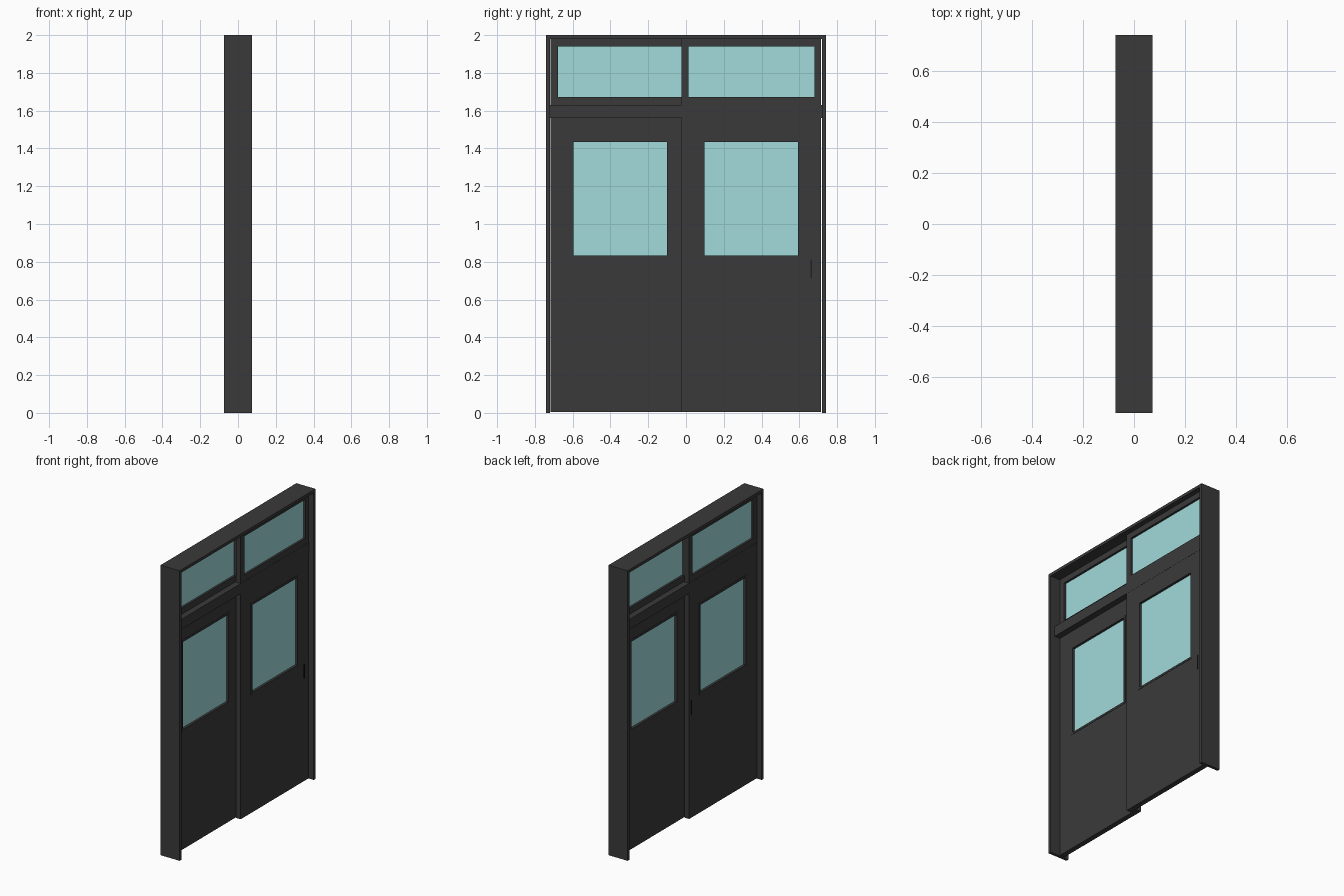
import bpy, bmesh

if "Cube" in bpy.data.objects:
    bpy.data.objects.remove(bpy.data.objects["Cube"])


def material(name, color):
    m = bpy.data.materials.new(name)
    m.diffuse_color = color
    m.use_nodes = True
    m.node_tree.nodes["Principled BSDF"].inputs["Base Color"].default_value = m.diffuse_color
    return m


DARK = material("dark_metal", (0.042, 0.042, 0.042, 1))
BLACK = material("black_pull", (0.015, 0.015, 0.015, 1))
GLASS = material("pale_glass", (0.36, 0.70, 0.70, 0.6))


def finish(name, bm, mat):
    bmesh.ops.recalc_face_normals(bm, faces=bm.faces)
    me = bpy.data.meshes.new(name)
    bm.to_mesh(me)
    bm.free()
    me.materials.append(mat)
    ob = bpy.data.objects.new(name, me)
    bpy.context.collection.objects.link(ob)
    return ob


def extrude(name, profile, x0, x1, mat):
    """Extrude a (y, z) outline along x."""
    bm = bmesh.new()
    a = [bm.verts.new((x0, y, z)) for y, z in profile]
    b = [bm.verts.new((x1, y, z)) for y, z in profile]
    bm.faces.new(a)
    bm.faces.new(b)
    n = len(profile)
    for i in range(n):
        j = (i + 1) % n
        bm.faces.new((a[i], a[j], b[j], b[i]))
    return finish(name, bm, mat)


def corners(r):
    y0, y1, z0, z1 = r
    return [(y0, z0), (y1, z0), (y1, z1), (y0, z1)]


def panel(name, rect, x0, x1, mat):
    return extrude(name, corners(rect), x0, x1, mat)


def ring(name, outer, inner, x0, x1, mat):
    """Rectangular slab with a rectangular opening."""
    bm = bmesh.new()
    loops = [[bm.verts.new((x, y, z)) for y, z in corners(r)]
             for x, r in ((x0, outer), (x1, outer), (x1, inner), (x0, inner))]
    for k in range(4):
        p, q = loops[k], loops[(k + 1) % 4]
        for i in range(4):
            j = (i + 1) % 4
            bm.faces.new((p[i], p[j], q[j], q[i]))
    return finish(name, bm, mat)


def grow(r, d):
    return (r[0] - d, r[1] + d, r[2] - d, r[3] + d)


# Outer frame: two jambs and head as one portal profile
W, J = 0.74, 0.72
extrude("outer_frame", [(-W, 0), (-J, 0), (-J, 1.98), (J, 1.98),
                        (J, 0), (W, 0), (W, 2), (-W, 2)], -0.073, 0.073, DARK)

# Crossbar between doors and upper windows
panel("crossbar", (-J, J, 1.56, 1.63), -0.039, 0.039, DARK)

# Sliding leaves: left runs on the back track, right on the front track
for side, y0, y1, x0, x1, pull_y in (("left", -0.717, 0.02, -0.038, -0.003, -0.003),
                                     ("right", -0.025, 0.716, 0.003, 0.038, 0.663)):
    out = 1 if side == "right" else -1
    mid, xm = (y0 + y1) / 2, (x0 + x1) / 2
    face = x1 if out > 0 else x0

    # Door slab, window trim and pane
    pane = (mid - 0.247, mid + 0.247, 0.832, 1.435)
    trim = grow(pane, 0.014)
    ring(side + "_door", (y0, y1, 0.004, 1.56), trim, x0, x1, DARK)
    ring(side + "_door_window_trim", trim, pane, x0 - 0.002, x1 + 0.002, DARK)
    panel(side + "_door_glass", grow(pane, 0.003), xm - 0.003, xm + 0.003, GLASS)

    # Slim vertical pull on the outward face
    xs = sorted((face - out * 0.002, face + out * 0.005))
    panel(side + "_door_pull", (pull_y - 0.003, pull_y + 0.003, 0.715, 0.812), *xs, BLACK)

    # Upper window sash and pane
    sash = (y0, y1, 1.63, 1.98)
    light = (y0 + 0.039, y1 - 0.037, 1.672, 1.94)
    ring(side + "_upper_sash", sash, light, x0, x1, DARK)
    panel(side + "_upper_glass", grow(light, 0.003), xm - 0.003, xm + 0.003, GLASS)
